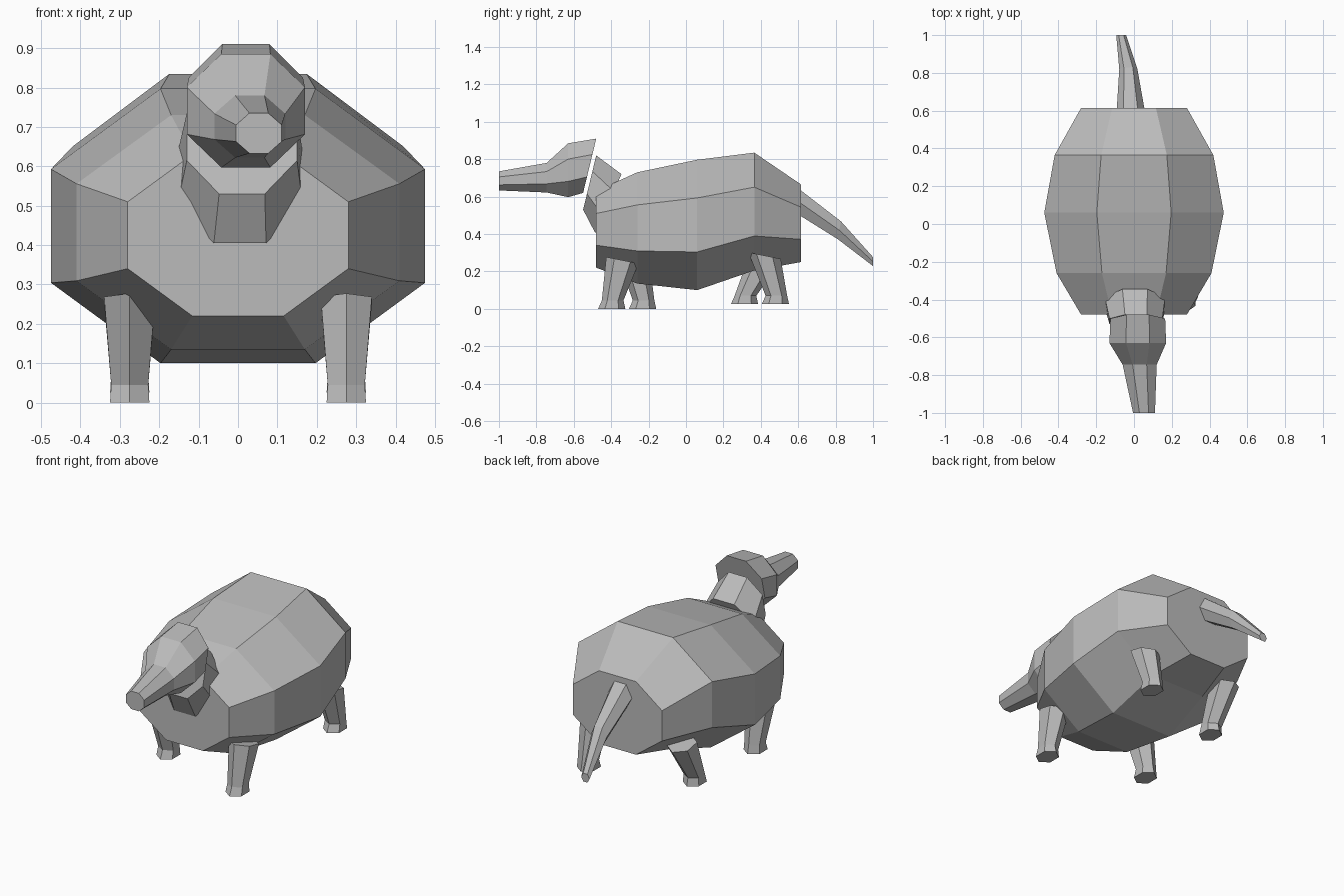
import bpy, bmesh, math
from mathutils import Vector

cube = bpy.data.objects.get("Cube")
if cube:
    bpy.data.objects.remove(cube)

GREY = (0.5, 0.5, 0.5, 1)
mat = bpy.data.materials.new("plain grey")
mat.use_nodes = True
mat.diffuse_color = GREY
mat.node_tree.nodes["Principled BSDF"].inputs["Base Color"].default_value = GREY


def loft(name, rings, sides=8, turn=0.5):
    """Skin flat-faced rings; each ring is (x, half width, bottom (y, z), top (y, z))."""
    bm = bmesh.new()
    loops = []
    for x, half, low, high in rings:
        low, high = Vector((x, *low)), Vector((x, *high))
        mid, up = (low + high) / 2, (high - low) / 2
        loop = []
        for i in range(sides):
            a = math.tau * (i + turn) / sides
            # corners reach past the circle so the flats touch the given extents
            k = 1 / math.cos(math.pi / sides) if turn else 1
            loop.append(bm.verts.new(mid + k * (Vector((half * math.cos(a), 0, 0)) + up * math.sin(a))))
        loops.append(loop)
    for a, b in zip(loops, loops[1:]):
        for i in range(sides):
            j = (i + 1) % sides
            bm.faces.new((a[i], a[j], b[j], b[i]))
    bm.faces.new(loops[0])
    bm.faces.new(loops[-1])
    bmesh.ops.recalc_face_normals(bm, faces=bm.faces)
    mesh = bpy.data.meshes.new(name)
    bm.to_mesh(mesh)
    bm.free()
    mesh.materials.append(mat)
    obj = bpy.data.objects.new(name, mesh)
    bpy.context.collection.objects.link(obj)
    return obj


# Barrel body, front to back
loft("body", [
    (0, 0.28, (-0.48, 0.22), (-0.48, 0.63)),
    (0, 0.41, (-0.26, 0.135), (-0.26, 0.73)),
    (0, 0.475, (0.06, 0.10), (0.06, 0.797)),
    (0, 0.42, (0.365, 0.205), (0.365, 0.835)),
    (0, 0.28, (0.615, 0.25), (0.615, 0.665)),
])

# Neck rising out of the chest
loft("neck", [
    (0.005, 0.16, (-0.485, 0.405), (-0.345, 0.72)),
    (0.01, 0.14, (-0.55, 0.53), (-0.48, 0.82)),
])

# Head and long snout, back to front
loft("head", [
    (0.02, 0.145, (-0.55, 0.62), (-0.48, 0.91)),
    (0.02, 0.15, (-0.63, 0.597), (-0.63, 0.885)),
    (0.03, 0.09, (-0.745, 0.622), (-0.745, 0.78)),
    (0.053, 0.058, (-1.0, 0.633), (-1.0, 0.735)),
])

# Drooping tail
loft("tail", [
    (-0.017, 0.075, (0.59, 0.50), (0.6, 0.655)),
    (-0.03, 0.048, (0.81, 0.365), (0.83, 0.475)),
    (-0.068, 0.026, (1.0, 0.225), (1.0, 0.28)),
], sides=6, turn=0)

# Legs in mid stride: name, side, top y, foot y, sole z, top z
for name, side, top, foot, sole, height in (
    ("front_left_leg", 1, -0.34, -0.397, 0, 0.275),
    ("front_right_leg", -1, -0.28, -0.232, 0, 0.275),
    ("back_left_leg", 1, 0.42, 0.478, 0.025, 0.30),
    ("back_right_leg", -1, 0.43, 0.313, 0.025, 0.30),
):
    x = side * 0.275
    loft(name, [
        (x, 0.065, (top - 0.075, height), (top + 0.075, height - 0.03)),
        (x, 0.047, (foot - 0.045, sole + 0.045), (foot + 0.055, sole + 0.045)),
        (x, 0.05, (foot - 0.063, sole), (foot + 0.063, sole)),
    ], sides=6)
